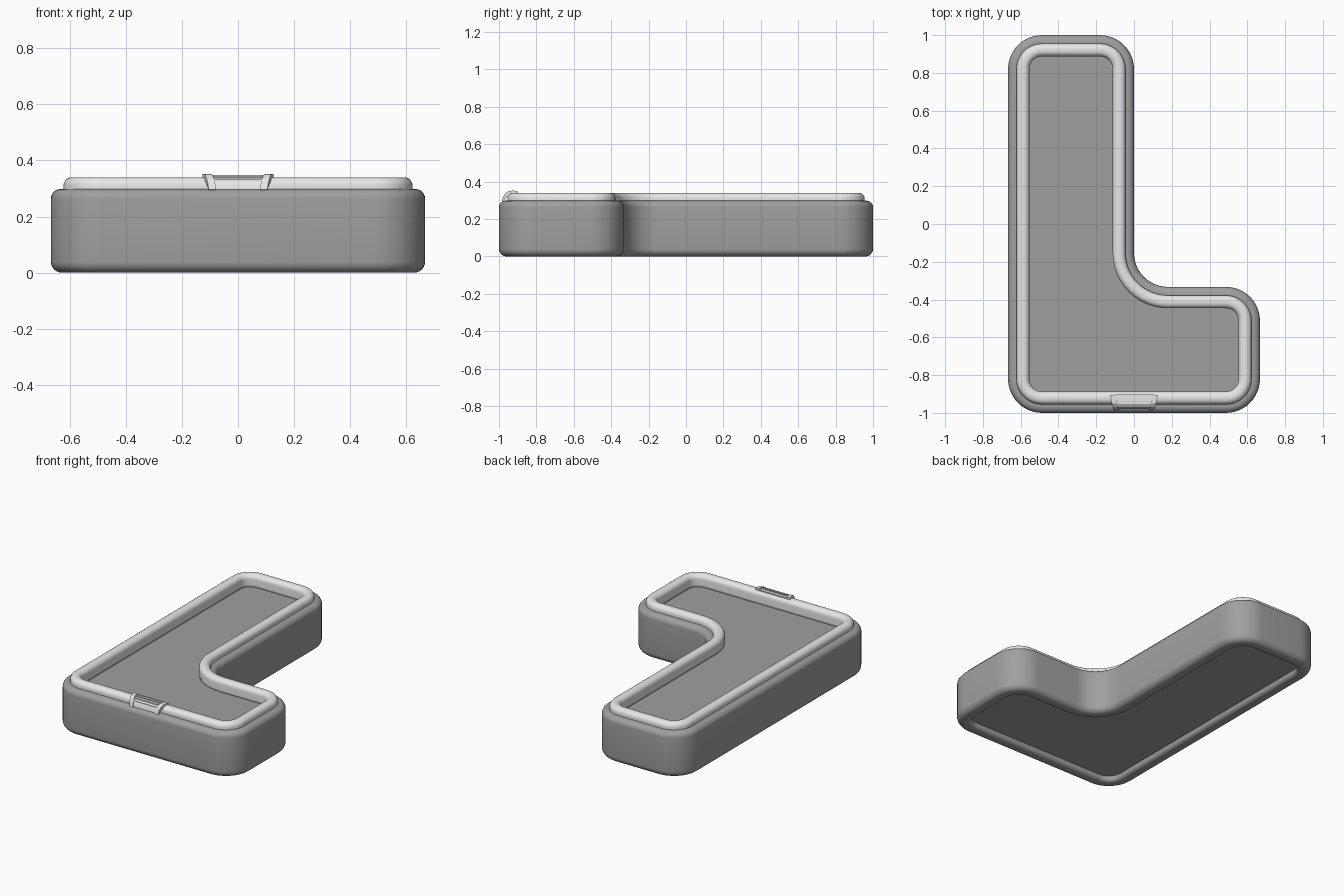
import bpy, bmesh, math

if "Cube" in bpy.data.objects:
    bpy.data.objects.remove(bpy.data.objects["Cube"])

def material(name, v):
    m = bpy.data.materials.new(name)
    m.diffuse_color = (v, v, v, 1)
    m.use_nodes = True
    m.node_tree.nodes["Principled BSDF"].inputs["Base Color"].default_value = m.diffuse_color
    return m

GREY = material("mid grey", 0.35)
LIGHT = material("light grey", 0.8)

# L outline: corner x, y, turn (+1 convex, -1 inner corner), start angle
R = 0.18
CORNERS = [(-0.667, -1, 1, 180), (0.667, -1, 1, 270), (0.667, -0.333, 1, 0),
           (0, -0.333, -1, 270), (0, 1, 1, 0), (-0.667, 1, 1, 90)]

def outline(d, steps=12):
    pts = []
    for x, y, turn, start in CORNERS:
        if turn > 0:
            mid = math.radians(start + 45)
            cx = x - math.copysign(R, math.cos(mid))
            cy = y - math.copysign(R, math.sin(mid))
            r = R - d
        else:
            cx, cy, r = x + R, y + R, R + d
        for i in range(steps + 1):
            a = math.radians(start - 90 * i / steps if turn < 0 else start + 90 * i / steps)
            pts.append((cx + r * math.cos(a), cy + r * math.sin(a)))
    return pts

def arc(cd, cz, r, a0, a1, n=6):
    return [(cd + r * math.cos(math.radians(a0 + (a1 - a0) * i / n)),
             cz + r * math.sin(math.radians(a0 + (a1 - a0) * i / n))) for i in range(n + 1)]

def finish(name, bm, mat, angle=35):
    bmesh.ops.recalc_face_normals(bm, faces=bm.faces)
    me = bpy.data.meshes.new(name)
    bm.to_mesh(me)
    bm.free()
    me.materials.append(mat)
    ob = bpy.data.objects.new(name, me)
    bpy.context.collection.objects.link(ob)
    bpy.ops.object.select_all(action='DESELECT')
    ob.select_set(True)
    bpy.context.view_layer.objects.active = ob
    bpy.ops.object.shade_smooth_by_angle(angle=math.radians(angle))
    return ob

def sweep(name, profile, mat, closed):
    """Carry an (inset, height) profile round the L outline."""
    bm = bmesh.new()
    rings = [[bm.verts.new((x, y, z)) for x, y in outline(d)] for d, z in profile]
    pairs = list(zip(rings, rings[1:]))
    if closed:
        pairs.append((rings[-1], rings[0]))
    else:
        bm.faces.new(rings[0])
        bm.faces.new(rings[-1])
    n = len(rings[0])
    for a, b in pairs:
        for i in range(n):
            j = (i + 1) % n
            bm.faces.new((a[i], a[j], b[j], b[i]))
    return finish(name, bm, mat)

# Body: recessed underside, rounded foot rim, wall, rounded shoulder, sunken floor
body = ([(0.09, 0.035)] + arc(0.065, 0.025, 0.025, 0, -90, 4)
        + arc(0.04, 0.04, 0.04, -90, -180) + arc(0.035, 0.263, 0.035, 180, 90)
        + [(0.111, 0.298), (0.111, 0.26)])
sweep("body", body, GREY, False)

# Raised rounded rim
rim = ([(0.113, 0.27), (0.045, 0.27)] + arc(0.075, 0.31, 0.03, 180, 90)
       + arc(0.083, 0.31, 0.03, 90, 0))
sweep("rim", rim, LIGHT, True)

# Spout draped over the front rim: rows of y, z, half width
ROWS = [(-0.905, 0.343, 0.105), (-0.93, 0.344, 0.1), (-0.95, 0.341, 0.095),
        (-0.966, 0.33, 0.09), (-0.975, 0.312, 0.085), (-0.977, 0.295, 0.083)]

def strip(name, edges, lift, mat):
    """Solid strip along the rows; edges gives left and right x per row."""
    bm = bmesh.new()
    loops = []
    for (y, z, w), (x0, x1) in zip(ROWS, edges):
        k = (z - 0.285) / 0.06
        dy, dz = -lift * (1 - k), lift * k
        loops.append([bm.verts.new(c) for c in (
            (x0, y + 0.014 * (1 - k), z - 0.02 * k), (x1, y + 0.014 * (1 - k), z - 0.02 * k),
            (x1, y + dy, z + dz), (x0, y + dy, z + dz))])
    bm.faces.new(loops[0])
    bm.faces.new(loops[-1])
    for a, b in zip(loops, loops[1:]):
        for i in range(4):
            j = (i + 1) % 4
            bm.faces.new((a[i], a[j], b[j], b[i]))
    return finish(name, bm, mat, 20)

strip("spout_plate", [(-w, w) for _, _, w in ROWS], 0.0, LIGHT)
for side, label in ((-1, "left"), (1, "right")):
    strip("spout_rail_" + label,
          [(side * (w - 0.004), side * (w + 0.022)) for _, _, w in ROWS], 0.008, LIGHT)

# Fine ribs across the spout
for i, (y, z, w) in enumerate(ROWS[:4]):
    bm = bmesh.new()
    bmesh.ops.create_cube(bm, size=1)
    for v in bm.verts:
        v.co = (v.co.x * 2 * w, y + v.co.y * 0.007, z + v.co.z * 0.007)
    finish("spout_rib_%d" % (i + 1), bm, LIGHT)
